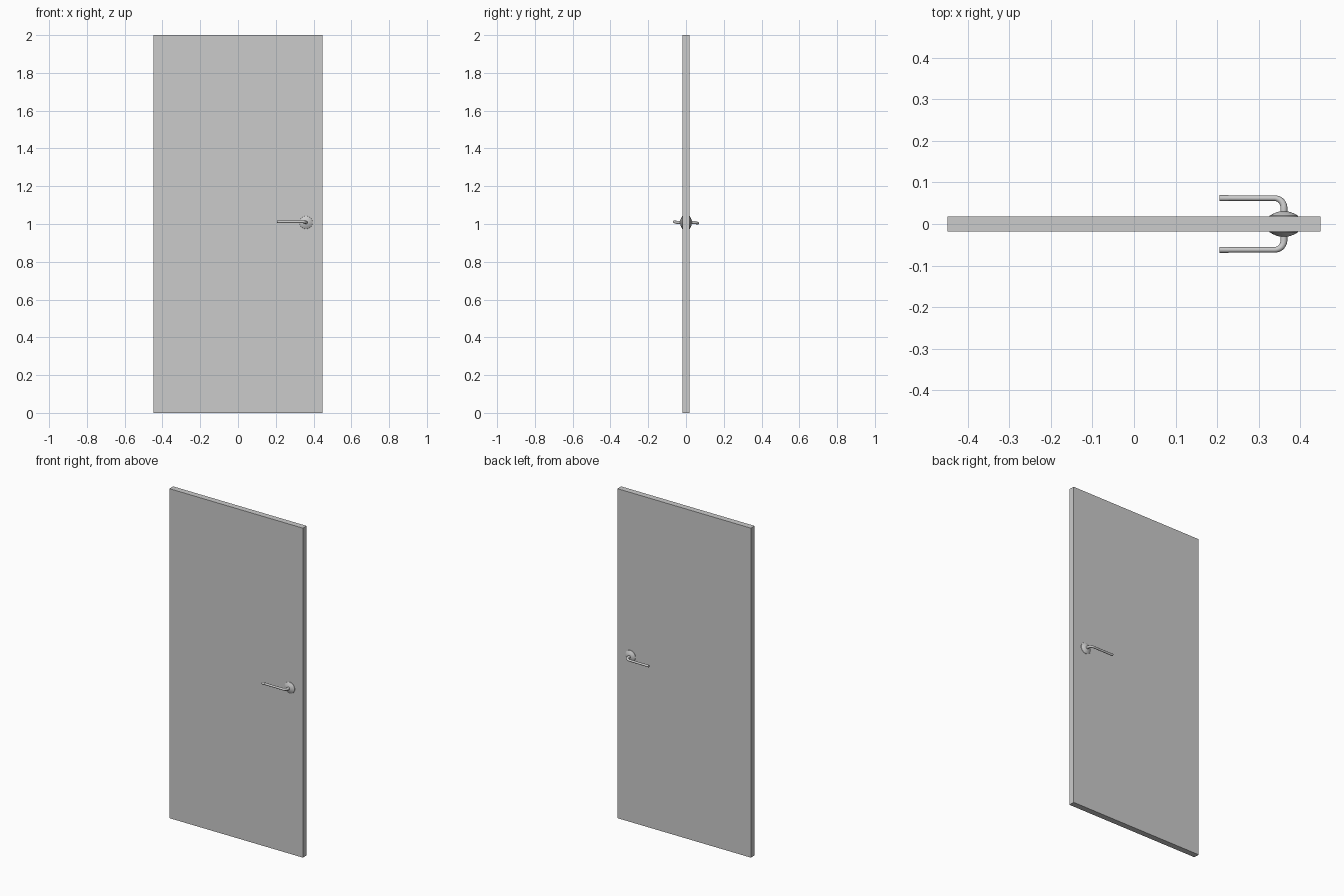
import bpy, bmesh, math
from mathutils import Matrix, Vector

if "Cube" in bpy.data.objects:
    bpy.data.objects.remove(bpy.data.objects["Cube"])

CX, CZ = 0.36, 1.008   # handle spindle position
T = 0.018              # half thickness of the door


def finish(name, bm, smooth=False):
    bmesh.ops.recalc_face_normals(bm, faces=bm.faces)
    me = bpy.data.meshes.new(name)
    bm.to_mesh(me)
    bm.free()
    ob = bpy.data.objects.new(name, me)
    bpy.context.collection.objects.link(ob)
    if smooth:
        bpy.context.view_layer.objects.active = ob
        ob.select_set(True)
        bpy.ops.object.shade_smooth_by_angle(angle=math.radians(40))
        ob.select_set(False)
    return ob


def skin(bm, rings):
    """Bridge successive vertex rings and cap both ends."""
    vs = [[bm.verts.new(p) for p in ring] for ring in rings]
    n = len(vs[0])
    for a, b in zip(vs, vs[1:]):
        for i in range(n):
            j = (i + 1) % n
            bm.faces.new((a[i], a[j], b[j], b[i]))
    bm.faces.new(vs[0])
    bm.faces.new(vs[-1])


def ring(center, normal, r, n):
    """Circle around a path point; the path runs nearly in the xy plane."""
    up = Vector((0, 0, 1))
    side = normal.cross(up).normalized()
    return [center + r * (math.cos(a) * side + math.sin(a) * up)
            for a in (2 * math.pi * i / n for i in range(n))]


# door panel
bm = bmesh.new()
bmesh.ops.create_cube(bm, size=1, matrix=Matrix.Translation((0, 0, 1))
                      @ Matrix.Diagonal((0.896, 2 * T, 2, 1)))
finish("door_panel", bm)

# front handle, and the same turned half round the x axis for the back
for label, turn in (("front", 0), ("back", math.pi)):
    place = Matrix.Translation((CX, 0, CZ)) @ Matrix.Rotation(turn, 4, 'X')

    # domed rosette
    bm = bmesh.new()
    profile = [(0.035, T - 0.001), (0.034, T + 0.002), (0.027, T + 0.006),
               (0.018, T + 0.010), (0.009, T + 0.0125)]
    skin(bm, [ring(Vector((0, -d, 0)), Vector((0, -1, 0)), r, 32)
              for r, d in profile])
    bm.transform(place)
    finish(label + "_rosette", bm, True)

    # bent lever: spindle, elbow, grip
    R, reach = 0.022, 0.062
    path = [Vector((0, -T, 0)), Vector((0, -0.030, 0))]
    for i in range(9):
        a = math.pi / 2 * i / 8
        path.append(Vector((-R + R * math.cos(a), -reach + R - R * math.sin(a),
                            0.004 * i / 8)))
    path.append(Vector((-0.153, -reach, 0.004)))
    bm = bmesh.new()
    rings = []
    for i, p in enumerate(path):
        d = path[min(i + 1, len(path) - 1)] - path[max(i - 1, 0)]
        d.z = 0
        r = 0.0085 if i < 2 else max(0.0065, 0.0085 - 0.00025 * (i - 2))
        rings.append(ring(p, d.normalized(), r, 16))
    skin(bm, rings)
    bm.transform(place)
    finish(label + "_lever", bm, True)

    # collar on the free end of the grip
    bm = bmesh.new()
    skin(bm, [ring(Vector((x, -reach, 0.004)), Vector((-1, 0, 0)), 0.0072, 16)
              for x in (-0.133, -0.154)])
    bm.transform(place)
    finish(label + "_lever_tip", bm, True)
